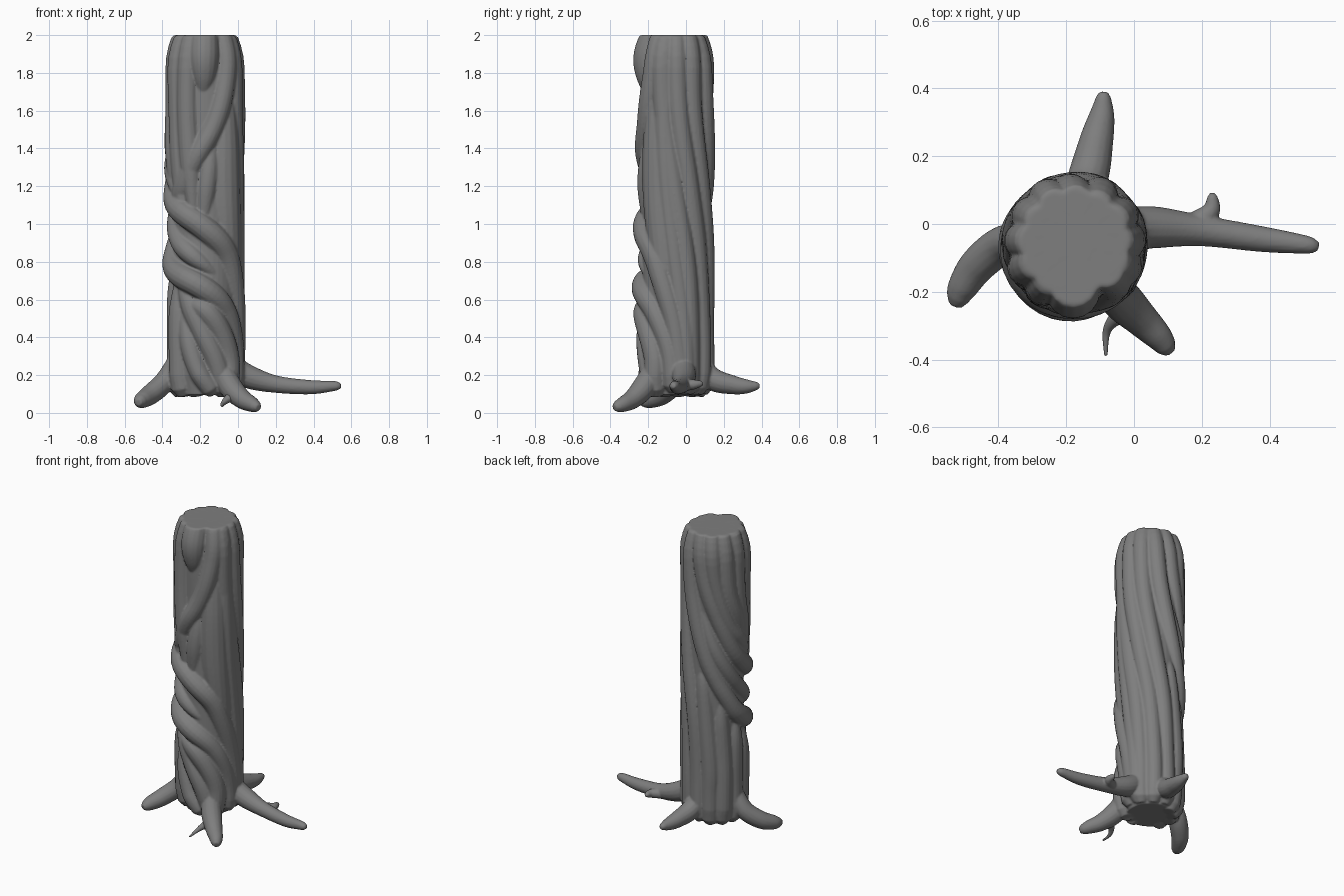
import bpy, bmesh, math
from mathutils import Vector

CX, CY = -0.17, -0.055      # trunk axis
bark = bpy.data.materials.new("bark")
bark.diffuse_color = (0.21, 0.21, 0.21, 1)


def spline(pts, n=8):
    """Catmull-Rom through tuples of any size."""
    out = []
    for i in range(len(pts) - 1):
        p = [Vector(pts[max(0, min(len(pts) - 1, i + k))]) for k in (-1, 0, 1, 2)]
        for s in range(n):
            t = s / n
            out.append(0.5 * (2 * p[1] + (p[2] - p[0]) * t
                              + (2 * p[0] - 5 * p[1] + 4 * p[2] - p[3]) * t * t
                              + (3 * p[1] - p[0] - 3 * p[2] + p[3]) * t ** 3))
    return out + [Vector(pts[-1])]


def tube(bm, path, sides=16, rounded=True):
    """Closed tube through (position, radius) pairs, clamped to the stump's height."""
    path = [(p.copy(), r) for p, r in path]
    if rounded:
        a, b = path[0], path[-1]
        d0 = (a[0] - path[1][0]).normalized()
        d1 = (b[0] - path[-2][0]).normalized()
        path = [(a[0] + d0 * a[1] * 0.7, a[1] * 0.55)] + path + [(b[0] + d1 * b[1] * 0.7, b[1] * 0.55)]
    rings, nrm = [], Vector((0.6, 0.35, 0.72))
    for i, (p, r) in enumerate(path):
        t = (path[min(i + 1, len(path) - 1)][0] - path[max(i - 1, 0)][0]).normalized()
        nrm = (nrm - t * nrm.dot(t)).normalized()
        bi = t.cross(nrm)
        ring = []
        for k in range(sides):
            a = 2 * math.pi * k / sides
            v = p + (nrm * math.cos(a) + bi * math.sin(a)) * r
            v.z = max(0.0, min(2.0, v.z))
            ring.append(bm.verts.new(v))
        rings.append(ring)
    for a, b in zip(rings, rings[1:]):
        for k in range(sides):
            j = (k + 1) % sides
            bm.faces.new((a[k], a[j], b[j], b[k]))
    bm.faces.new(rings[0][::-1])
    bm.faces.new(rings[-1])


def strand(bm, pts, r=0.055, rad=0.153, bulge=0.0):
    """Strand on the trunk: points are (degrees, z), optionally with radius.
    bulge pushes it outwards on the front left, where strands overlap."""
    full = [(p[0], p[1], p[2] if len(p) > 2 else r) for p in pts]
    path = []
    for a, z, w in spline(full):
        q = rad * (1 - 0.3 * max(0, (z - 1.82) / 0.18) ** 2 - 0.12 * max(0, (0.2 - z) / 0.1))
        q += 0.003 * math.sin(9 * z + a * 0.08)       # gentle waviness
        a = math.radians(a)
        q += bulge * max(0, math.cos(a - math.radians(220)))
        path.append((Vector((CX + q * math.cos(a), CY + q * math.sin(a), z)), w))
    tube(bm, path)


def root(bm, pts):
    tube(bm, [(v.to_3d(), v[3]) for v in spline(pts)])


def finish(name, bm, voxel=None):
    me = bpy.data.meshes.new(name)
    bm.to_mesh(me)
    bm.free()
    me.materials.append(bark)
    ob = bpy.data.objects.new(name, me)
    bpy.context.collection.objects.link(ob)
    for f in me.polygons:
        f.use_smooth = True
    if voxel:
        m = ob.modifiers.new("fuse", 'REMESH')
        m.mode, m.voxel_size, m.use_smooth_shade = 'VOXEL', voxel, True
        s = ob.modifiers.new("soften", 'SMOOTH')
        s.factor, s.iterations = 0.5, 1
    return ob


bm = bmesh.new()
# solid core
tube(bm, [(Vector((CX, CY, z)), r) for z, r in
          ((0.095, 0.14), (0.2, 0.165), (0.4, 0.175), (1.0, 0.175), (1.8, 0.175), (1.93, 0.162), (2.0, 0.148))], 40, False)

# long strands winding from the back round the front
strand(bm, [(90, 2), (104, 1.7), (140, 1.4), (185, 1.15, .06), (262, .99, .066), (307, .87, .064),
            (330, .73, .06), (357, .48), (372, .2)], 0.055, 0.153, 0.016)
strand(bm, [(60, 2), (72, 1.6), (107, 1.2), (150, .93), (187, .78, .064), (260, .67, .066),
            (307, .56, .06), (335, .43), (350, .3), (355, .15)], 0.055, 0.153, 0.018)
strand(bm, [(98, 1.5, .02), (125, 1.25, .05), (165, 1.04), (205, .92), (245, .83), (290, .73, .02)], 0.052, 0.153, 0.006)

# gently twisting strands, right and back
for top in (-28, 2, 31):
    strand(bm, [(top, 2), (top + 4, 1.6), (top + 25, 1.2), (top + 48, .8), (top + 57, .4), (top + 57, .14)])
strand(bm, [(335, 2), (338, 1.5), (345, 1.15), (358, .85), (375, .5), (382, .15)])

# upper left strands, sinking in under the winding ones
for pts in ([(119, 2), (127, 1.7), (154, 1.42), (187, 1.27), (218, 1.12, .025)],
            [(148, 2), (154, 1.65), (178, 1.42), (205, 1.2, .03)],
            [(177, 2), (181, 1.6), (195, 1.35), (200, 1.15, .03)],
            [(206, 2), (208, 1.6), (214, 1.35), (222, 1.08, .035)],
            [(234, 2), (234, 1.6), (240, 1.3), (245, 1.08, .03)]):
    strand(bm, pts, 0.056, 0.155, 0.008)

# front crossing strand, top bulge, middle wedge and broad right strand
strand(bm, [(317, 2), (312, 1.8), (290, 1.55), (252, 1.35), (222, 1.2), (200, 1.08, .03)], 0.055, 0.16)
strand(bm, [(266, 2, .075), (266, 1.88, .08), (266, 1.77, .06), (264, 1.68, .02)], rad=0.148)
strand(bm, [(284, 1.52, .015), (279, 1.35, .045), (272, 1.2, .053), (266, 1.06, .04)], rad=0.147)
strand(bm, [(318, 1.75, .05), (316, 1.4, .088), (320, 1.1, .092), (335, .75, .07)], rad=0.125)

# lower front strands
strand(bm, [(212, .72, .03), (240, .56), (263, .43), (290, .28), (308, .13)], 0.058, 0.15)
strand(bm, [(238, .58, .03), (270, .54), (300, .42), (318, .28), (315, .13)], 0.06, 0.16)
strand(bm, [(222, .55, .03), (234, .38), (255, .22), (280, .13)], 0.052, 0.15)

# lower back and left uprights, emerging from under the winding strands
for a, top in ((116, 1.0), (145, .8), (174, .7), (205, .64)):
    lean = max(0, (top - .7) * 70)
    strand(bm, [(a - lean, top + .12, .02), (a - lean * .7, top - .04, .05), (a, .5), (a, .3), (a - 1, .13)], 0.06, 0.15)

# roots
root(bm, [(-.06, -.02, .3, .05), (-.02, -.015, .24, .062), (.06, -.01, .19, .062), (.2, -.02, .152, .046),
          (.38, -.045, .136, .038), (.5, -.06, .142, .028), (.53, -.065, .143, .022)])
root(bm, [(.17, 0, .15, .032), (.225, .035, .15, .028), (.232, .08, .155, .016)])
root(bm, [(-.17, .05, .28, .05), (-.135, .14, .18, .06), (-.11, .25, .148, .05), (-.095, .32, .14, .038), (-.09, .375, .143, .022)])
root(bm, [(-.32, -.05, .29, .045), (-.385, -.06, .17, .056), (-.46, -.12, .1, .054), (-.505, -.185, .07, .045), (-.52, -.22, .06, .034)])
root(bm, [(-.09, -.16, .26, .05), (-.04, -.22, .14, .062), (.02, -.28, .075, .052), (.07, -.33, .047, .042), (.095, -.362, .034, .032)])
finish("tree_trunk", bm, 0.007)

# thin rootlet beside the front root
bm = bmesh.new()
root(bm, [(-.03, -.26, .09, .03), (-.065, -.29, .065, .018), (-.082, -.325, .045, .011), (-.083, -.385, .035, .005)])
finish("rootlet", bm)
